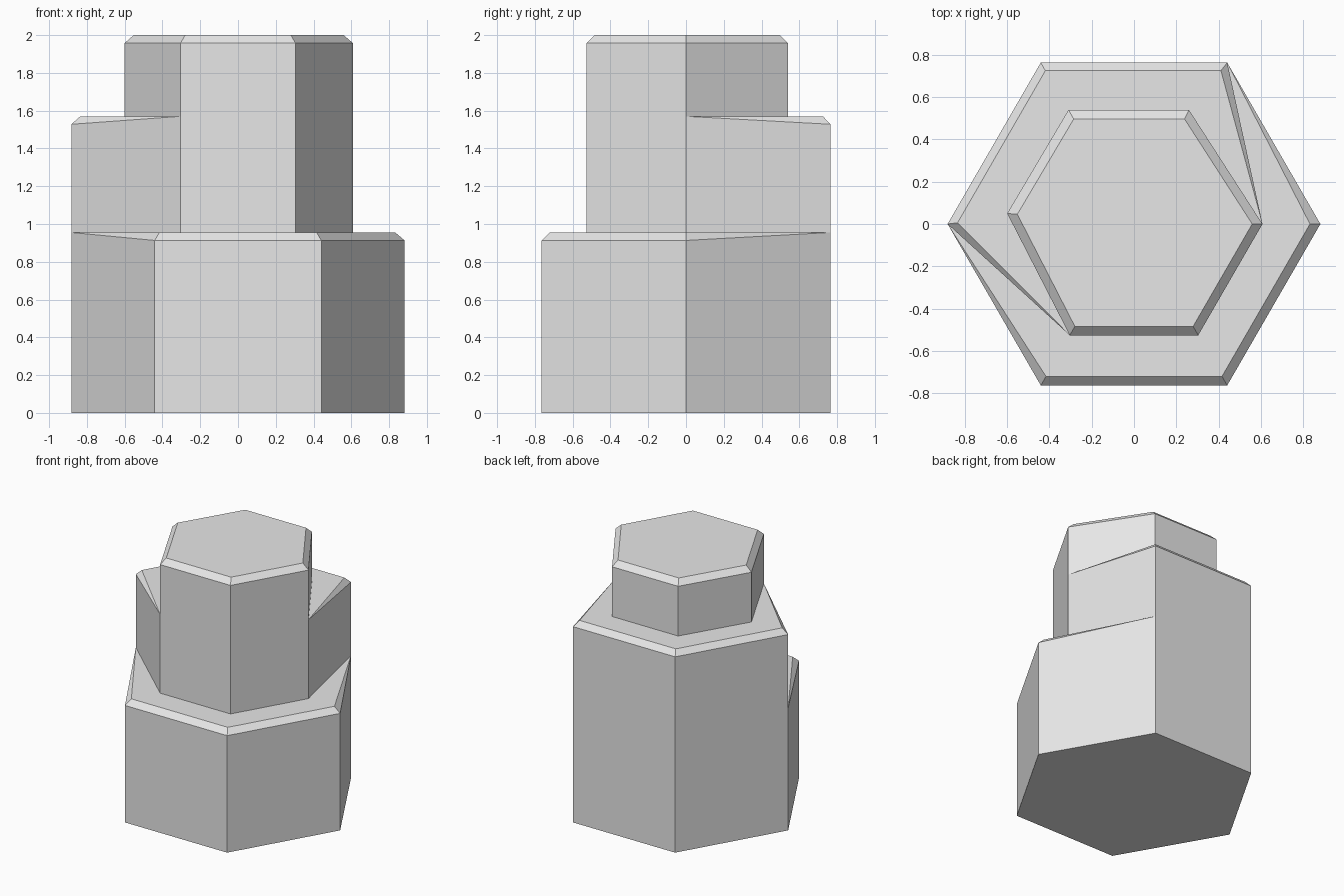
import bpy
import bmesh
from math import cos, sin, radians
from mathutils import Vector

if "Cube" in bpy.data.objects:
    bpy.data.objects.remove(bpy.data.objects["Cube"], do_unlink=True)

# One plain grey for the whole solid
grey = bpy.data.materials.new("plain_grey")
grey.use_nodes = True
colour = (0.8, 0.8, 0.8, 1.0)
grey.diffuse_color = colour
grey.node_tree.nodes["Principled BSDF"].inputs["Base Color"].default_value = colour

SIDES = 6
BEVEL = 0.042


def hexagon(radius):
    return [Vector((radius * cos(radians(60 * i)), radius * sin(radians(60 * i))))
            for i in range(SIDES)]


# Footprints share corners where a wall runs straight up through two tiers
base = hexagon(0.882)
core = hexagon(0.608)
middle = [core[0], base[1], base[2], base[3], core[4], core[5]]
top = [core[0], Vector((0.26, 0.54)), Vector((-0.31, 0.54)),
       Vector((-0.6, 0.05)), core[4], core[5]]

# footprint, bottom, top, corners with a chamfer, inset centre, inset scale
tiers = [
    (base, 0.0, 0.955, {4, 5, 0}, Vector((0, 0)), 0.944),
    (middle, 0.955, 1.57, {1, 2, 3}, Vector((-0.07, 0.1)), 0.942),
    (top, 1.57, 2.0, set(range(SIDES)), Vector((0, 0)), 0.92),
]

bm = bmesh.new()
known = {}


def vert(p, z):
    key = (round(p.x, 4), round(p.y, 4), round(z, 4))
    if key not in known:
        known[key] = bm.verts.new(key)
    return known[key]


# Rings: foot, wall rim and chamfered top of each tier in turn
rings = []
for outline, z0, z1, soft, centre, scale in tiers:
    rings.append([vert(p, z0) for p in outline])
    rings.append([vert(p, z1 - BEVEL if i in soft else z1)
                  for i, p in enumerate(outline)])
    rings.append([vert(centre + (p - centre) * scale if i in soft else p, z1)
                  for i, p in enumerate(outline)])

# Loft walls, chamfers and ledges; collapsed sides become triangles or vanish
for lower, upper in zip(rings, rings[1:]):
    for i in range(SIDES):
        j = (i + 1) % SIDES
        corners = list(dict.fromkeys([lower[i], lower[j], upper[j], upper[i]]))
        if len(corners) > 2:
            bm.faces.new(corners)
bm.faces.new(rings[0][::-1])
bm.faces.new(rings[-1])

# Join flush walls and flat ledges into single faces
bmesh.ops.dissolve_limit(bm, angle_limit=radians(0.2), verts=bm.verts[:],
                         edges=bm.edges[:])
bmesh.ops.recalc_face_normals(bm, faces=bm.faces[:])

mesh = bpy.data.meshes.new("stepped_hexagon_column")
bm.to_mesh(mesh)
bm.free()
mesh.materials.append(grey)
column = bpy.data.objects.new("stepped_hexagon_column", mesh)
bpy.context.collection.objects.link(column)
